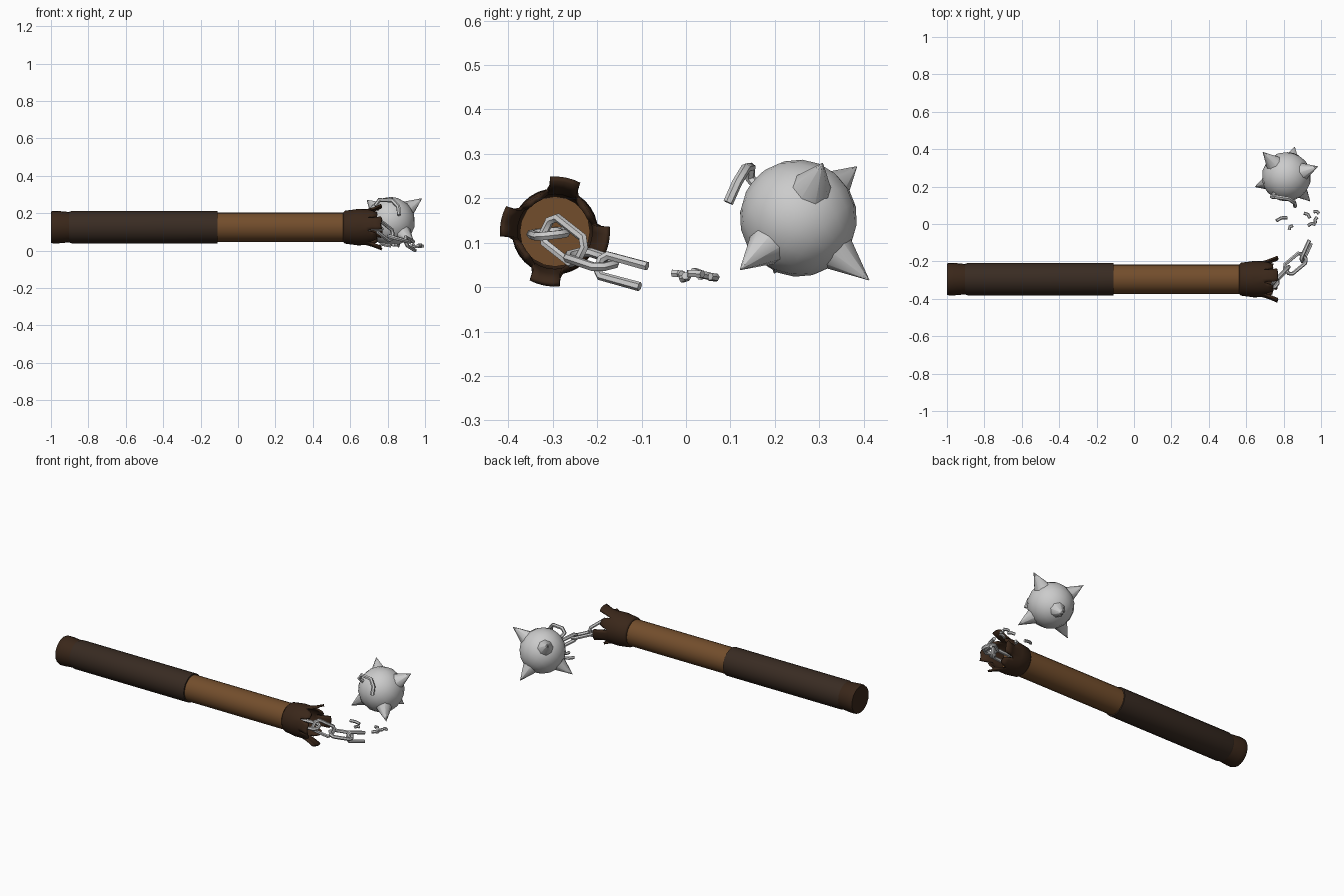
import bpy, bmesh, math, random
from mathutils import Vector, Matrix

if "Cube" in bpy.data.objects:
    bpy.data.objects.remove(bpy.data.objects["Cube"])

random.seed(4)
AY, AZ = -0.295, 0.125            # handle axis


def material(name, rgb):
    m = bpy.data.materials.new(name)
    m.diffuse_color = (*rgb, 1)
    m.use_nodes = True
    m.node_tree.nodes["Principled BSDF"].inputs["Base Color"].default_value = m.diffuse_color
    return m


WOOD = material("brown wood", (0.17, 0.075, 0.025))
GRIP = material("dark leather", (0.040, 0.024, 0.016))
COLLAR = material("dark brown", (0.042, 0.020, 0.010))
STEEL = material("pale steel", (0.60, 0.60, 0.60))


def finish(bm, name, mat, angle=40):
    bmesh.ops.recalc_face_normals(bm, faces=bm.faces)
    me = bpy.data.meshes.new(name)
    bm.to_mesh(me)
    bm.free()
    ob = bpy.data.objects.new(name, me)
    bpy.context.collection.objects.link(ob)
    me.materials.append(mat)
    bpy.ops.object.select_all(action='DESELECT')
    ob.select_set(True)
    bpy.context.view_layer.objects.active = ob
    bpy.ops.object.shade_smooth_by_angle(angle=math.radians(angle))
    return ob


def ring(bm, x, r, n):
    return [bm.verts.new((x, AY + r * math.cos(math.tau * i / n),
                          AZ + r * math.sin(math.tau * i / n))) for i in range(n)]


def lathe(name, profile, mat, n=20):
    """Closed turned part along the handle axis."""
    bm = bmesh.new()
    rings = [ring(bm, x, r, n) for x, r in profile]
    for a, b in zip(rings, rings[1:]):
        for i in range(n):
            bm.faces.new((a[i], a[i - 1], b[i - 1], b[i]))
    bm.faces.new(rings[0])
    bm.faces.new(rings[-1])
    return finish(bm, name, mat)


# Handle
lathe("pommel", [(-1.0, .083), (-.99, .087), (-.965, .087), (-.90, .081), (-.88, .078)], COLLAR)
lathe("grip", [(-.91, .079), (-.89, .086), (-.11, .086), (-.108, .076)], GRIP)
lathe("wooden_shaft", [(-.13, .079), (.64, .079)], WOOD)

# Torn collar: a short sleeve ending in four splayed and four straight teeth
bm = bmesh.new()
N = 32
sleeve = [ring(bm, x, r, N) for x, r in ((.562, .079), (.572, .088), (.64, .097), (.685, .096))]
for a, b in zip(sleeve, sleeve[1:]):
    for i in range(N):
        bm.faces.new((a[i], a[i - 1], b[i - 1], b[i]))
off = math.radians(-12)


def rim(i, x, r, squeeze, mid):
    t = math.tau * (mid + (i - mid) * squeeze) / N
    return bm.verts.new((x, AY + r * math.cos(t), AZ + r * math.sin(t)))


for k in range(8):
    splayed = k % 2 == 0
    mid = k * 4 - 1
    half = 2
    rows = [[sleeve[-1][(mid + j) % N] for j in range(-half, half + 1)]]
    steps = ((.72, .106, .80), (.765, .124, .72)) if splayed else ((.715, .094, .85), (.742, .089, .5))
    for x, r, sq in steps:
        rows.append([rim(mid + j, x + random.uniform(-.004, .004), r, sq, mid)
                     for j in range(-half, half + 1)])
    for a, b in zip(rows, rows[1:]):
        for j in range(2 * half):
            bm.faces.new((a[j], a[j + 1], b[j + 1], b[j]))
collar = finish(bm, "torn_collar", COLLAR)
sol = collar.modifiers.new("thickness", 'SOLIDIFY')
sol.thickness, sol.offset = 0.012, -1

# Spiked ball: five spikes on perpendicular axes, the sixth side holds the chain
C = Vector((.815, .253, .155))
POLE = Vector((-.045, -.16, .14)).normalized()


def aim(d):
    return Vector(d).to_track_quat('Z', 'Y').to_matrix().to_4x4()


bm = bmesh.new()
bmesh.ops.create_uvsphere(bm, u_segments=16, v_segments=10, radius=.132,
                          matrix=Matrix.Translation(C) @ aim(POLE))
finish(bm, "ball", STEEL, 60)
for k, d in enumerate(((.17, .055, .125), (-.17, -.055, -.125), (-.125, .13, .115),
                       (.125, -.13, -.115), (.045, .16, -.14))):
    bm = bmesh.new()
    d = Vector(d).normalized()
    bmesh.ops.create_cone(bm, cap_ends=True, segments=8, radius1=.054, radius2=.001, depth=.115,
                          matrix=Matrix.Translation(C + d * .1585) @ aim(d))
    finish(bm, f"spike_{k + 1}", STEEL, 60)


# Chain
def tube(name, pts, r=.0105, closed=False):
    cu = bpy.data.curves.new(name, 'CURVE')
    cu.dimensions = '3D'
    cu.bevel_depth, cu.bevel_resolution, cu.use_fill_caps = r, 1, True
    s = cu.splines.new('POLY')
    s.points.add(len(pts) - 1)
    for p, q in zip(s.points, pts):
        p.co = (*q, 1)
    s.use_cyclic_u = closed
    ob = bpy.data.objects.new(name, cu)
    bpy.context.collection.objects.link(ob)
    cu.materials.append(STEEL)
    bpy.ops.object.select_all(action='DESELECT')
    ob.select_set(True)
    bpy.context.view_layer.objects.active = ob
    bpy.ops.object.convert(target='MESH')
    bpy.ops.object.shade_smooth_by_angle(angle=math.radians(50))


def link(name, centre, along, side, length=.125, width=.066, is_open=False):
    u = Vector(along).normalized()
    v = Vector(side)
    v = (v - u * v.dot(u)).normalized()
    a, b, c = length / 2, width / 2, width / 4
    path = [(a - c, b), (-a + c, b), (-a, c), (-a, -c), (-a + c, -b), (a - c, -b)]
    if not is_open:
        path += [(a, -c), (a, c)]
    tube(name, [Vector(centre) + u * p + v * q for p, q in path], closed=not is_open)


link("chain_link_1", (.705, -.31, .12), (1, .15, -.05), (0, 1, .1))
link("chain_link_2", (.785, -.275, .105), (.07, .07, -.055), (0, .15, 1))
link("chain_link_3", (.862, -.212, .062), (.09, .075, -.025), (-.6, .8, .2))
link("broken_link", (.922, -.140, .036), (.05, .11, -.03), (-.3, 0, .9), width=.05, is_open=True)
# Broken link hooked across the ball
tube("ball_hook", [(.755, .17, .215), (.738, .145, .245), (.755, .145, .27), (.825, .135, .268),
                   (.857, .115, .235), (.862, .095, .19)], .0115)

# Shards of the shattered links: position, heading, length
for k, (x, y, z, deg, ln) in enumerate(((.79, .025, .03, 15, .06), (.84, -.02, .03, 50, .03),
                                        (.925, .045, .025, -40, .04), (.975, .06, .022, -20, .03),
                                        (.975, .02, .03, 75, .035), (.95, -.005, .022, 10, .04))):
    t = math.radians(deg)
    h = Vector((math.cos(t), math.sin(t), random.uniform(-.2, .2))) * ln / 2
    bend = Vector((-math.sin(t), math.cos(t), 0)) * .008
    p = Vector((x, y, z))
    tube(f"shard_{k + 1}", [p - h, p + bend, p + h], .009)
